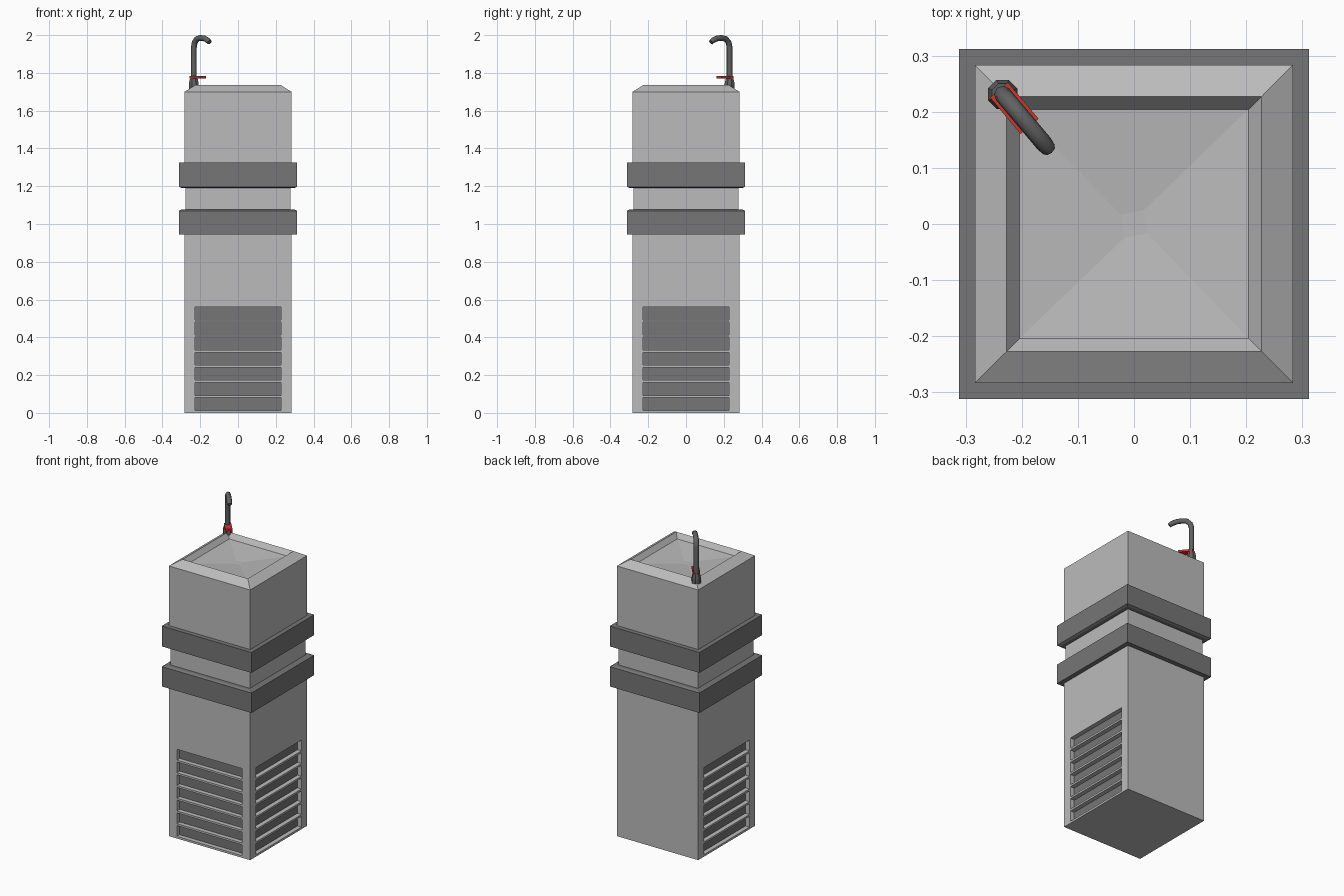
import bpy, bmesh
from math import radians, sin, cos, pi
from mathutils import Matrix, Vector

if "Cube" in bpy.data.objects:
    bpy.data.objects.remove(bpy.data.objects["Cube"])


def material(name, rgb):
    m = bpy.data.materials.new(name)
    m.diffuse_color = (*rgb, 1)
    m.use_nodes = True
    m.node_tree.nodes["Principled BSDF"].inputs["Base Color"].default_value = m.diffuse_color
    return m


DARK = material("dark_grey", (0.18, 0.18, 0.18))
GREY = material("mid_grey", (0.5, 0.5, 0.5))
METAL = material("dark_metal", (0.12, 0.12, 0.12))
RED = material("red", (0.55, 0.04, 0.03))


def finish(name, bm, mat=None):
    bmesh.ops.recalc_face_normals(bm, faces=bm.faces)
    me = bpy.data.meshes.new(name)
    bm.to_mesh(me)
    bm.free()
    ob = bpy.data.objects.new(name, me)
    bpy.context.collection.objects.link(ob)
    if mat:
        me.materials.append(mat)
    return ob


def loft(name, rings, mat=None, sides=4, centre=(0, 0)):
    """Stack polygon rings given as (apothem, z, twist in degrees)."""
    bm = bmesh.new()
    loops = []
    for half, z, twist in rings:
        r = half / cos(pi / sides)
        loops.append([bm.verts.new((
            centre[0] + r * cos(pi / sides + 2 * pi * i / sides + radians(twist)),
            centre[1] + r * sin(pi / sides + 2 * pi * i / sides + radians(twist)), z))
            for i in range(sides)])
    for a, b in zip(loops, loops[1:]):
        for i in range(sides):
            j = (i + 1) % sides
            quad = (a[i], a[j], b[j], b[i])
            bm.faces.new(quad)
    bm.faces.new(loops[0][::-1])
    bm.faces.new(loops[-1])
    return finish(name, bm, mat)


def add_box(bm, size, loc, turn=0):
    m = (Matrix.Rotation(radians(turn), 4, 'Z') @ Matrix.Translation(loc)
         @ Matrix.Diagonal((*size, 1)))
    bmesh.ops.create_cube(bm, size=1, matrix=m)


# Body with waist groove, sloped rim, basin and twisted square drain
HALF = 0.283
body = loft("body", [
    (HALF, 0, 0), (HALF, 1.06, 0), (0.277, 1.07, 0), (0.277, 1.195, 0),
    (HALF, 1.205, 0), (HALF, 1.70, 0), (0.227, 1.735, 0), (0.204, 1.705, 0),
    (0.021, 1.687, 10)], GREY)

# Two dark bands, with a small bevel facing the groove
loft("lower_band", [(0.312, 0.945, 0), (0.312, 1.07, 0), (0.298, 1.077, 0)], DARK)
loft("upper_band", [(0.298, 1.19, 0), (0.312, 1.197, 0), (0.312, 1.325, 0)], DARK)

# Vent slots on front, right and left, with dark panels behind them
DEPTH = 0.03
slots, panels = bmesh.new(), bmesh.new()
for turn in (0, 90, -90):
    for i in range(7):
        add_box(slots, (0.454, 2 * DEPTH, 0.068), (0, -HALF, 0.047 + 0.08 * i), turn)
    add_box(panels, (0.46, 0.01, 0.555), (0, -HALF + DEPTH + 0.003, 0.287), turn)
cutter = finish("vent_slot_cutter", slots)
cutter.hide_render = True
cutter.hide_viewport = True
finish("vent_panels", panels, DARK)
cut = body.modifiers.new("vent_slots", 'BOOLEAN')
cut.object = cutter
cut.operation = 'DIFFERENCE'
cut.solver = 'EXACT'

# Tap base in the back left corner
TAP = Vector((-0.234, 0.231, 0))
loft("tap_base", [(0.026, 1.69, 0), (0.026, 1.745, 0), (0.019, 1.775, 0)],
     METAL, 8, TAP)

# Red push lever pointing toward the basin
bm = bmesh.new()
add_box(bm, (0.085, 0.042, 0.013), (0.032, 0, 1.776))
lever = finish("tap_lever", bm, RED)
lever.location = TAP
lever.rotation_euler.z = radians(-50)

# Hooked spout swept along a short path
path = [(0, 1.75), (0, 1.935), (0.008, 1.962), (0.027, 1.98), (0.055, 1.985),
        (0.09, 1.982), (0.115, 1.972), (0.128, 1.962)]
curve = bpy.data.curves.new("tap_spout", 'CURVE')
curve.dimensions = '3D'
curve.bevel_depth = 0.0155
curve.bevel_resolution = 2
curve.use_fill_caps = True
spline = curve.splines.new('POLY')
spline.points.add(len(path) - 1)
for p, (s, z) in zip(spline.points, path):
    p.co = (s, 0, z, 1)
    p.radius = 0.85 if s > 0.12 else 1
curve.materials.append(METAL)
spout = bpy.data.objects.new("tap_spout", curve)
spout.location = TAP
spout.rotation_euler.z = radians(-50)
bpy.context.collection.objects.link(spout)
